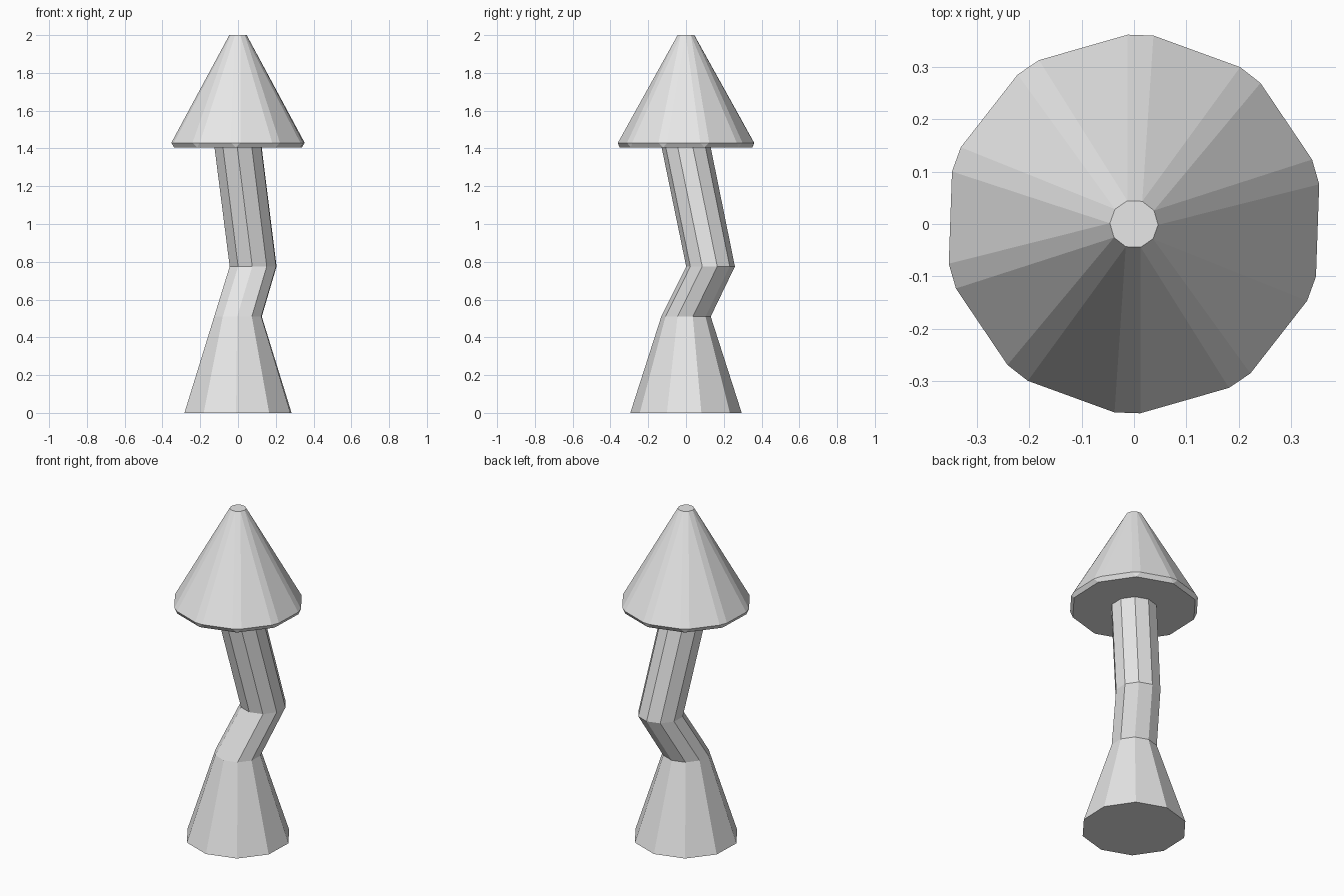
import bpy
from math import radians, cos, sin

cube = bpy.data.objects.get("Cube")
if cube:
    bpy.data.objects.remove(cube)

SIDES = 10
TURN = 88  # heading of the first corner, in degrees

grey = bpy.data.materials.new("light grey")
grey.use_nodes = True
grey.diffuse_color = (0.8, 0.8, 0.8, 1)
grey.node_tree.nodes["Principled BSDF"].inputs["Base Color"].default_value = grey.diffuse_color


def ring(radius, z, x=0, y=0, shift=0):
    angles = [radians(TURN + shift + i * 360 / SIDES) for i in range(SIDES)]
    return [(x + radius * cos(a), y + radius * sin(a), z) for a in angles]


def add_object(name, verts, faces):
    mesh = bpy.data.meshes.new(name)
    mesh.from_pydata(verts, [], faces)
    mesh.materials.append(grey)
    obj = bpy.data.objects.new(name, mesh)
    bpy.context.collection.objects.link(obj)


# Stem: flared foot, then a bent shaft
rings = [ring(0.295, 0), ring(0.131, 0.51), ring(0.129, 0.775, 0.08, 0.13), ring(0.13, 1.41)]
faces = [list(range(SIDES))[::-1], [i + 3 * SIDES for i in range(SIDES)]]
for level in range(len(rings) - 1):
    low, high = level * SIDES, (level + 1) * SIDES
    for i in range(SIDES):
        j = (i + 1) % SIDES
        faces.append([low + i, low + j, high + j, high + i])
add_object("stem", sum(rings, []), faces)

# Cap: cone with chamfered corners and a chamfered rim
rim_r, rim_z = 0.361, 1.43
rings = [ring(0.352, 1.405),                 # underside
         ring(rim_r, rim_z, shift=-3.9),     # rim, one side of each corner
         ring(rim_r, rim_z, shift=3.9),      # rim, other side of each corner
         ring(0.046, 2, shift=-18)]          # flat tip
under, first, second, tip = (k * SIDES for k in range(4))
faces = [[under + i for i in range(SIDES)][::-1], [tip + i for i in range(SIDES)]]
for i in range(SIDES):
    j = (i + 1) % SIDES
    faces += [[under + i, second + i, first + i],
              [under + i, under + j, first + j, second + i],
              [first + i, second + i, tip + j, tip + i],
              [second + i, first + j, tip + j]]
add_object("cap", sum(rings, []), faces)
